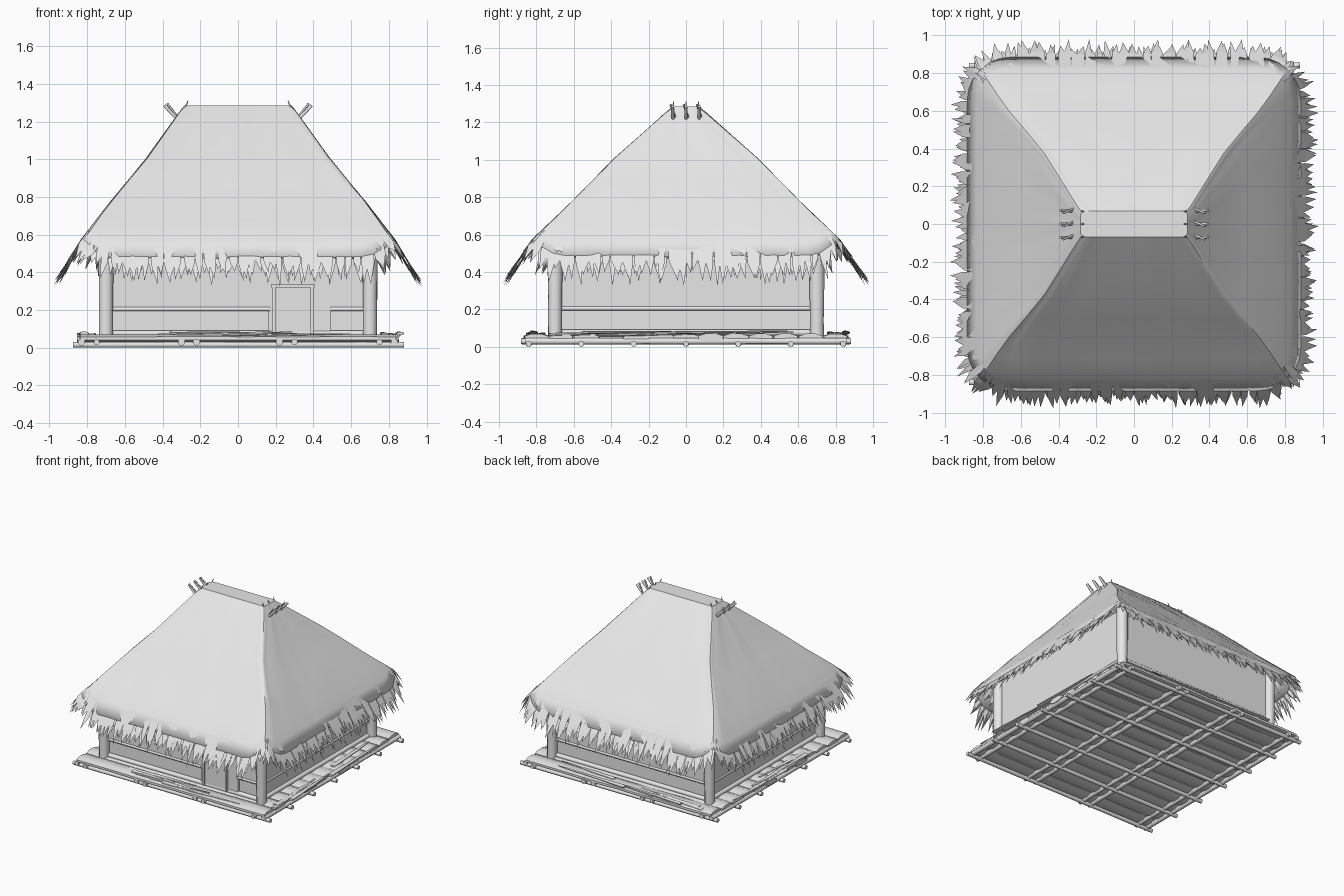
import bpy, bmesh, math, random
from mathutils import Vector

random.seed(4)
if "Cube" in bpy.data.objects:
    bpy.data.objects.remove(bpy.data.objects["Cube"], do_unlink=True)

clay = bpy.data.materials.new("pale_grey")
clay.use_nodes = True
clay.diffuse_color = (0.8, 0.8, 0.8, 1)
clay.node_tree.nodes["Principled BSDF"].inputs["Base Color"].default_value = (0.8, 0.8, 0.8, 1)

# Roof slope profile: height, half width, half depth
SLOPE = [(1.285, 0.285, 0.07), (1.0, 0.49, 0.39), (0.77, 0.68, 0.615),
         (0.57, 0.835, 0.825), (0.36, 0.965, 0.97), (0.2, 1.08, 1.08)]


def side_height(d, k):
    for a, b in zip(SLOPE, SLOPE[1:]):
        if d <= b[k]:
            t = max(0, (d - a[k]) / (b[k] - a[k]))
            return a[0] + t * (b[0] - a[0])
    return SLOPE[-1][0]


def roof_height(x, y):
    return min(side_height(abs(x), 1), side_height(abs(y), 2))


def finish(bm, name, angle=None):
    bmesh.ops.recalc_face_normals(bm, faces=bm.faces)
    mesh = bpy.data.meshes.new(name)
    bm.to_mesh(mesh)
    bm.free()
    ob = bpy.data.objects.new(name, mesh)
    bpy.context.collection.objects.link(ob)
    mesh.materials.append(clay)
    if angle:
        bpy.ops.object.select_all(action='DESELECT')
        ob.select_set(True)
        bpy.context.view_layer.objects.active = ob
        bpy.ops.object.shade_smooth_by_angle(angle=math.radians(angle))
    return ob


def add_box(bm, lo, hi):
    vs = bmesh.ops.create_cube(bm, size=1)["verts"]
    for v in vs:
        v.co = Vector([(lo[i] + hi[i]) / 2 + v.co[i] * (hi[i] - lo[i]) for i in range(3)])
    return vs


def add_pole(bm, start, end, r, r2=None, rough=0.0, steps=1, flat=1.0):
    # A round pole between two points, optionally bumpy and flattened in height
    a, b = Vector(start), Vector(end)
    turn = (b - a).to_track_quat('Z', 'Y')
    rings = []
    for s in range(steps + 1):
        t = s / steps
        rad = r + ((r2 if r2 is not None else r) - r) * t + random.uniform(-rough, rough)
        ring = []
        for i in range(8):
            w = math.tau * (i + 0.5) / 8
            off = turn @ Vector((math.cos(w) * rad, math.sin(w) * rad, 0))
            off.z *= flat
            ring.append(bm.verts.new(a.lerp(b, t) + off))
        rings.append(ring)
    for lower, upper in zip(rings, rings[1:]):
        for i in range(8):
            j = (i + 1) % 8
            bm.faces.new((lower[i], lower[j], upper[j], upper[i]))
    bm.faces.new(rings[0][::-1])
    bm.faces.new(rings[-1])


def outline(hx, hy, r, side=14, arc=7):
    # Rounded rectangle, the same point count for any size
    corners = []
    for q, (sx, sy) in enumerate([(1, 1), (-1, 1), (-1, -1), (1, -1)]):
        corners.append([Vector((sx * (hx - r) + r * math.cos(w), sy * (hy - r) + r * math.sin(w)))
                        for w in [math.pi / 2 * (q + i / (arc - 1)) for i in range(arc)]])
    pts = []
    for q in range(4):
        pts += corners[q]
        a, b = corners[q][-1], corners[(q + 1) % 4][0]
        pts += [a.lerp(b, i / side) for i in range(1, side)]
    return pts


# Thatched roof shell, a loft of rounded rectangles
bm = bmesh.new()
sections = [(0.285, 0.07, 0.03), (0.32, 0.12, 0.04), (0.49, 0.39, 0.05), (0.585, 0.505, 0.06),
            (0.68, 0.615, 0.08), (0.76, 0.72, 0.12), (0.835, 0.825, 0.18), (0.885, 0.885, 0.23)]
rings = []
for n, (hx, hy, r) in enumerate(sections):
    rings.append([bm.verts.new((p.x, p.y, roof_height(p.x, p.y)
                  + (random.uniform(-0.004, 0.004) if n else 0))) for p in outline(hx, hy, r)])
for upper, lower in zip(rings, rings[1:]):
    for i in range(len(upper)):
        j = (i + 1) % len(upper)
        bm.faces.new((upper[i], lower[i], lower[j], upper[j]))
bm.faces.new(rings[0])
roof = finish(bm, "thatched_roof", 35)
thick = roof.modifiers.new("thickness", 'SOLIDIFY')
thick.thickness = 0.025
thick.offset = -1


# Ragged fringe: pointed straw blades around the eaves, in layered rows
def fringe(name, half, r, drop, count, short, long):
    bm = bmesh.new()
    pts = outline(half, half, r)
    loop = pts + pts[:1]
    lengths = [(b - a).length for a, b in zip(loop, loop[1:])]
    total = sum(lengths)
    for k in range(count):
        d = (k + random.uniform(-0.3, 0.3)) / count * total % total
        i = 0
        while d > lengths[i] and i < len(lengths) - 1:
            d -= lengths[i]
            i += 1
        a, b = loop[i], loop[i + 1]
        along = (b - a).normalized()
        out = Vector((along.y, -along.x))
        p = a.lerp(b, min(1, d / lengths[i]))
        length = random.uniform(short, long)
        lean = random.uniform(-0.025, 0.025)
        width = random.uniform(0.014, 0.024)

        def place(u, v, lift=0.0):
            q = p + out * u + along * v
            return bm.verts.new((q.x, q.y, roof_height(q.x, q.y) - drop + lift))
        root_l, root_r = place(-0.05, -width), place(-0.05, width)
        mid_l, mid_r = place(length * 0.35, lean * 0.3 - width), place(length * 0.35, lean * 0.3 + width)
        tip = place(length, lean, random.uniform(-0.03, 0.01))
        keel = place(length * 0.3, lean * 0.3, -0.014)
        bm.faces.new((root_l, root_r, mid_r, mid_l))
        bm.faces.new((mid_l, mid_r, tip))
        bm.faces.new((root_l, keel, root_r))
        bm.faces.new((root_l, mid_l, keel))
        bm.faces.new((mid_l, tip, keel))
        bm.faces.new((tip, mid_r, keel))
        bm.faces.new((mid_r, root_r, keel))
    finish(bm, name)


fringe("eave_fringe", 0.88, 0.23, 0.0, 190, 0.05, 0.10)
fringe("eave_fringe_under", 0.865, 0.22, 0.022, 170, 0.04, 0.10)
fringe("thatch_row_middle", 0.80, 0.18, 0.035, 150, 0.04, 0.08)
fringe("thatch_row_inner", 0.74, 0.12, 0.04, 130, 0.04, 0.08)

# Ridge sticks poking out at both ends
bm = bmesh.new()
for s in (-1, 1):
    for y in (-0.07, 0, 0.07):
        add_pole(bm, (s * 0.31, y, 1.2), (s * 0.39, y * 1.02, 1.285), 0.009)
        add_pole(bm, (s * 0.32, y + 0.012, 1.225), (s * 0.375, y - 0.012, 1.295), 0.006)
        add_pole(bm, (s * 0.29, y, 1.25), (s * 0.265, y * 0.95, 1.31), 0.008, 0.002)
finish(bm, "ridge_sticks", 50)

# Walls: upper band over a slightly recessed lower band
bm = bmesh.new()
add_box(bm, (-0.70, -0.70, 0.205), (0.70, 0.70, 0.62))
add_box(bm, (-0.68, -0.68, 0.05), (0.68, 0.68, 0.21))
add_box(bm, (0.16, -0.70, 0.05), (0.49, -0.6, 0.21))
finish(bm, "walls")

# Rails, sills and corner posts
bm = bmesh.new()
for s in (-1, 1):
    add_pole(bm, (s * 0.695, -0.67, 0.205), (s * 0.695, 0.67, 0.205), 0.012)
    add_pole(bm, (s * 0.69, -0.7, 0.075), (s * 0.69, 0.7, 0.075), 0.018)
    add_pole(bm, (-0.67, s * 0.69, 0.075), (0.67, s * 0.69, 0.075), 0.018)
add_pole(bm, (-0.67, 0.695, 0.205), (0.67, 0.695, 0.205), 0.012)
add_pole(bm, (-0.67, -0.695, 0.205), (0.17, -0.695, 0.205), 0.012)
add_pole(bm, (0.49, -0.695, 0.205), (0.67, -0.695, 0.205), 0.012)
finish(bm, "wall_rails", 50)
bm = bmesh.new()
for sx in (-1, 1):
    for sy in (-1, 1):
        add_pole(bm, (sx * 0.70, sy * 0.70, 0.04), (sx * 0.70, sy * 0.70, 0.62), 0.04, 0.042, 0.002, 5)
finish(bm, "corner_posts", 60)

# Door with a thin frame
bm = bmesh.new()
add_box(bm, (0.2, -0.705, 0.07), (0.385, -0.69, 0.32))
add_box(bm, (0.18, -0.715, 0.07), (0.2, -0.69, 0.335))
add_box(bm, (0.385, -0.715, 0.07), (0.4, -0.69, 0.335))
add_box(bm, (0.175, -0.72, 0.32), (0.405, -0.69, 0.337))
finish(bm, "door")

# Floor of flattened half logs lying side to side
bm = bmesh.new()
boards = 13
for k in range(boards):
    y = -0.8 + 1.6 * k / (boards - 1)
    e = random.uniform(0.82, 0.86)
    add_pole(bm, (-e, y, 0.05), (e, y, 0.05), 0.07, rough=0.004, steps=10, flat=0.32)
finish(bm, "floor_boards", 50)

# Pole grid under the floor, with ends showing past the edges
bm = bmesh.new()
for x in (-0.83, -0.75, -0.3, -0.22, 0.22, 0.3, 0.75, 0.83):
    e = random.uniform(0.86, 0.89)
    add_pole(bm, (x, -e, 0.03), (x, e, 0.03), 0.018, rough=0.002, steps=8)
for k in range(7):
    y = -0.84 + 0.28 * k
    add_pole(bm, (-0.875, y, 0.016), (0.88, y, 0.016), 0.016, rough=0.001, steps=8)
finish(bm, "floor_poles", 50)

# Rough bark strips along the platform edge
bm = bmesh.new()
for s in (-1, 1):
    for k in range(7):
        c, half = random.uniform(-0.55, 0.55), random.uniform(0.15, 0.3)
        d, z = random.uniform(0.77, 0.86), random.uniform(0.062, 0.078)
        tilt = random.uniform(-0.02, 0.02)
        add_pole(bm, (c - half, s * d, z), (c + half, s * (d + tilt), z + 0.008), 0.022, 0.006, 0.003, 5, 0.4)
        add_pole(bm, (s * d, c - half, z), (s * (d + tilt), c + half, z + 0.008), 0.022, 0.006, 0.003, 5, 0.4)
finish(bm, "bark_strips", 50)
